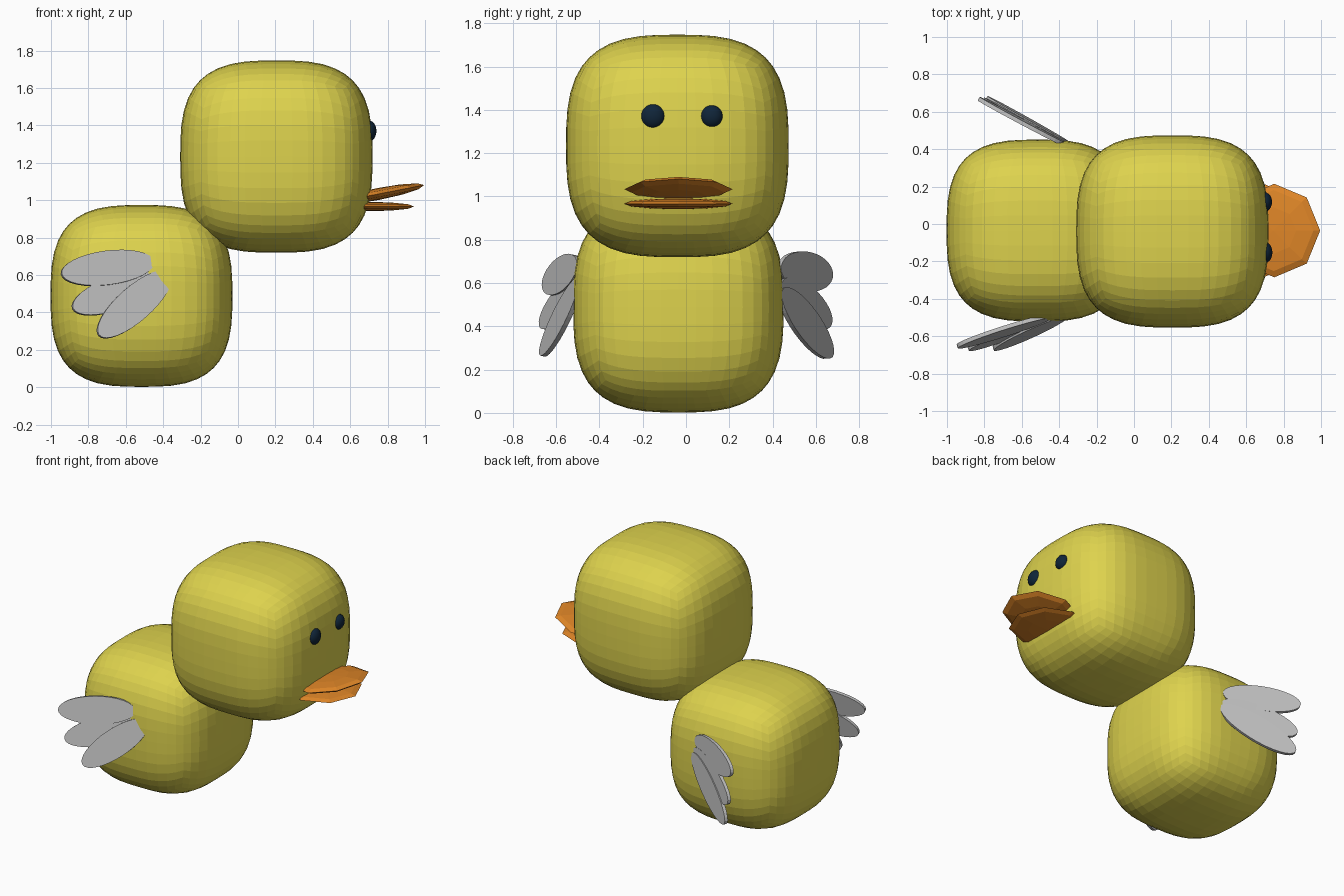
import bpy, bmesh, math
from mathutils import Vector, Matrix

if "Cube" in bpy.data.objects:
    bpy.data.objects.remove(bpy.data.objects["Cube"])


def material(name, rgb):
    m = bpy.data.materials.new(name)
    m.diffuse_color = (*rgb, 1)
    m.use_nodes = True
    m.node_tree.nodes["Principled BSDF"].inputs["Base Color"].default_value = m.diffuse_color
    return m


yellow = material("yellow", (0.73, 0.65, 0.075))
orange = material("orange", (0.73, 0.235, 0.02))
grey = material("light grey", (0.53, 0.53, 0.53))
dark = material("dark navy", (0.005, 0.018, 0.04))


def finish(bm, name, mat, smooth=False):
    bmesh.ops.recalc_face_normals(bm, faces=bm.faces)
    for f in bm.faces:
        f.smooth = smooth
    me = bpy.data.meshes.new(name)
    bm.to_mesh(me)
    bm.free()
    me.materials.append(mat)
    ob = bpy.data.objects.new(name, me)
    bpy.context.collection.objects.link(ob)
    return ob


def puffy_cube(name, centre, half, power=3.0):
    """Subdivided cube swollen to a rounded, bulging block."""
    bm = bmesh.new()
    bmesh.ops.create_cube(bm, size=2)
    bmesh.ops.subdivide_edges(bm, edges=bm.edges[:], cuts=11, use_grid_fill=True)
    for v in bm.verts:
        n = sum(abs(c) ** power for c in v.co) ** (1 / power)
        v.co = Vector(centre) + v.co * (half / n)
    finish(bm, name, yellow)


def ellipsoid(name, centre, radii, mat, seg, rings, tilt=0.0, smooth=False):
    bm = bmesh.new()
    bmesh.ops.create_uvsphere(bm, u_segments=seg, v_segments=rings, radius=1)
    m = (Matrix.Translation(centre) @ Matrix.Rotation(tilt, 4, 'Y')
         @ Matrix.Diagonal((*radii, 1)))
    bmesh.ops.transform(bm, matrix=m, verts=bm.verts)
    finish(bm, name, mat, smooth)


def feather(name, root, tip, normal, width=0.185, depth=0.022):
    """Thin elliptical plate from root to tip."""
    root, tip = Vector(root), Vector(tip)
    x = (tip - root).normalized()
    y = Vector(normal).cross(x).normalized()
    z = x.cross(y)
    bm = bmesh.new()
    bmesh.ops.create_cone(bm, cap_ends=True, segments=32, radius1=0.5,
                          radius2=0.5, depth=1)
    rot = Matrix((x, y, z)).transposed().to_4x4()
    m = (Matrix.Translation((root + tip) / 2) @ rot
         @ Matrix.Diagonal(((tip - root).length, width, depth, 1)))
    bmesh.ops.transform(bm, matrix=m, verts=bm.verts)
    finish(bm, name, grey)


# body and head
puffy_cube("body", (-0.516, -0.035, 0.488), 0.486)
puffy_cube("head", (0.205, -0.04, 1.233), 0.514)

# eyes
ellipsoid("eye_right", (0.70, -0.152, 1.37), (0.04, 0.056, 0.056), dark, 24, 16, smooth=True)
ellipsoid("eye_left", (0.70, 0.118, 1.37), (0.038, 0.051, 0.051), dark, 24, 16, smooth=True)

# beak halves: flattened eight-sided spheres
ellipsoid("upper_beak", (0.75, -0.035, 1.033), (0.25, 0.25, 0.032), orange, 8, 6, math.radians(-11))
ellipsoid("lower_beak", (0.692, -0.035, 0.966), (0.25, 0.25, 0.025), orange, 8, 6)

# wings: three fanned feathers each (root, tip)
wings = {
    "right": ((0.278, -0.94, 0.20), [
        ((-0.45, -0.495, 0.67), (-0.945, -0.655, 0.605)),
        ((-0.41, -0.487, 0.59), (-0.885, -0.668, 0.42)),
        ((-0.365, -0.48, 0.61), (-0.745, -0.665, 0.275))]),
    "left": ((0.466, 0.88, 0.057), [
        ((-0.38, 0.43, 0.665), (-0.83, 0.67, 0.64)),
        ((-0.37, 0.43, 0.59), (-0.805, 0.665, 0.42)),
        ((-0.36, 0.43, 0.56), (-0.785, 0.67, 0.27))]),
}
for side, (normal, feathers) in wings.items():
    for i, (root, tip) in enumerate(feathers):
        off = Vector(normal) * (0.002 * i)
        feather(f"{side}_wing_feather_{i + 1}", Vector(root) + off, Vector(tip) + off, normal)
